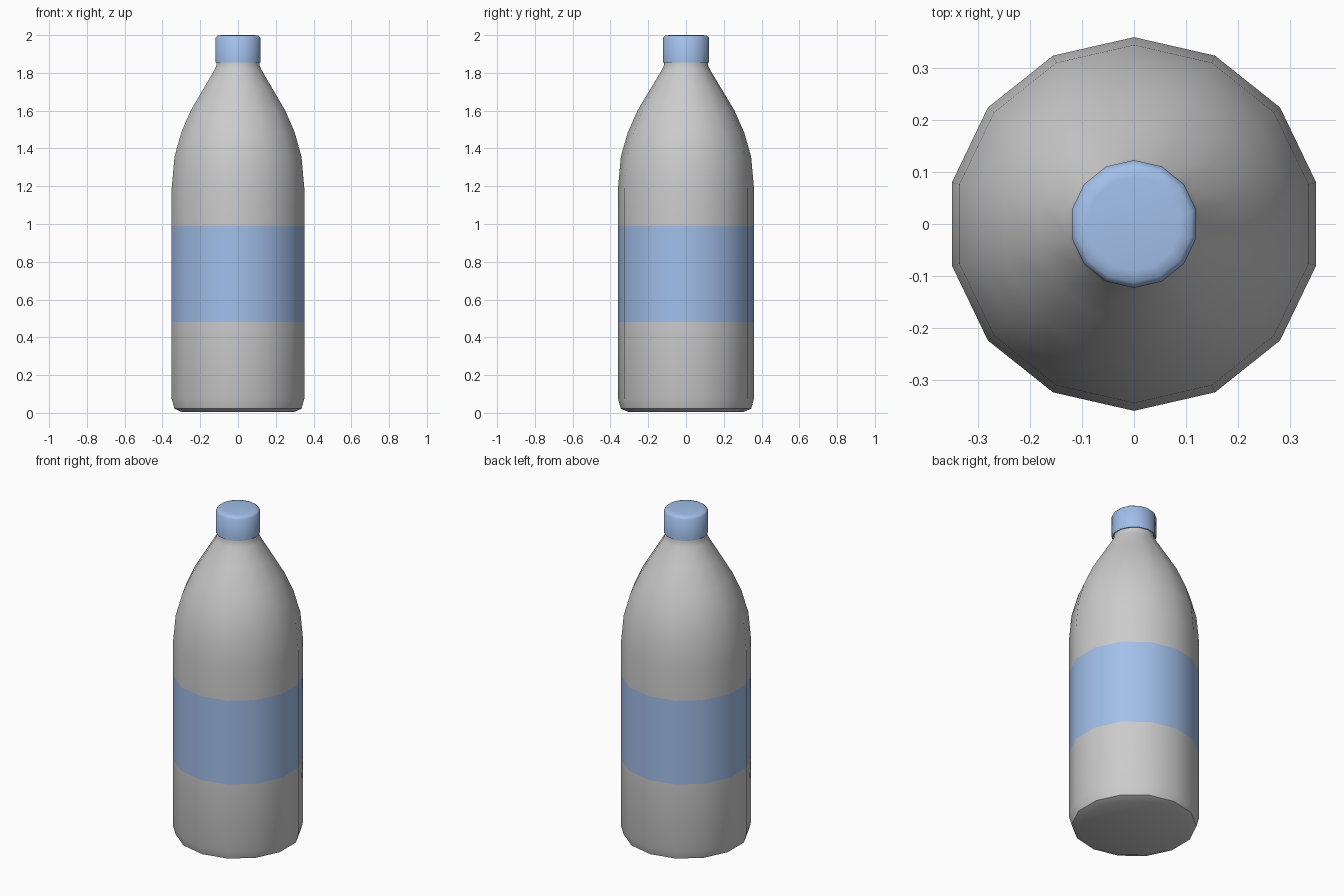
import bpy, bmesh, math

if "Cube" in bpy.data.objects:
    bpy.data.objects.remove(bpy.data.objects["Cube"])

SIDES = 14

blue = bpy.data.materials.new("blue")
blue.diffuse_color = (0.36, 0.52, 0.82, 1)
blue.use_nodes = True
blue.node_tree.nodes["Principled BSDF"].inputs["Base Color"].default_value = blue.diffuse_color
grey = bpy.data.materials.new("grey")
grey.diffuse_color = (0.8, 0.8, 0.8, 1)
grey.use_nodes = True
grey.node_tree.nodes["Principled BSDF"].inputs["Base Color"].default_value = grey.diffuse_color


def lathe(name, profile, materials, blue_range=None):
    """Spin (radius, z) rings into a closed 14-sided solid."""
    bm = bmesh.new()
    rings = []
    for r, z in profile:
        rings.append([bm.verts.new((r * math.cos(a), r * math.sin(a), z))
                      for a in (math.pi / 2 + math.tau * i / SIDES for i in range(SIDES))])
    for k, (low, high) in enumerate(zip(rings, rings[1:])):
        mid = (profile[k][1] + profile[k + 1][1]) / 2
        for i in range(SIDES):
            j = (i + 1) % SIDES
            f = bm.faces.new((low[i], low[j], high[j], high[i]))
            if blue_range and blue_range[0] < mid < blue_range[1]:
                f.material_index = 1
    bm.faces.new(rings[0][::-1])
    bm.faces.new(rings[-1])
    mesh = bpy.data.meshes.new(name)
    bm.to_mesh(mesh)
    bm.free()
    for m in materials:
        mesh.materials.append(m)
    obj = bpy.data.objects.new(name, mesh)
    bpy.context.collection.objects.link(obj)
    bpy.context.view_layer.objects.active = obj
    obj.select_set(True)
    bpy.ops.object.shade_smooth_by_angle(angle=math.radians(50))
    obj.select_set(False)
    return obj


# Bottle body with the wrap-around label as a flush coloured band
lathe("bottle", [(0.305, 0.005), (0.345, 0.022), (0.36, 0.075), (0.36, 0.48),
                 (0.36, 0.99), (0.36, 1.19), (0.345, 1.355), (0.308, 1.485),
                 (0.257, 1.60), (0.188, 1.715), (0.128, 1.815), (0.117, 1.84),
                 (0.117, 1.87)],
      [grey, blue], (0.48, 0.99))

# Screw cap
lathe("cap", [(0.123, 1.855), (0.123, 1.985), (0.112, 1.997), (0.09, 2.0)], [blue])
